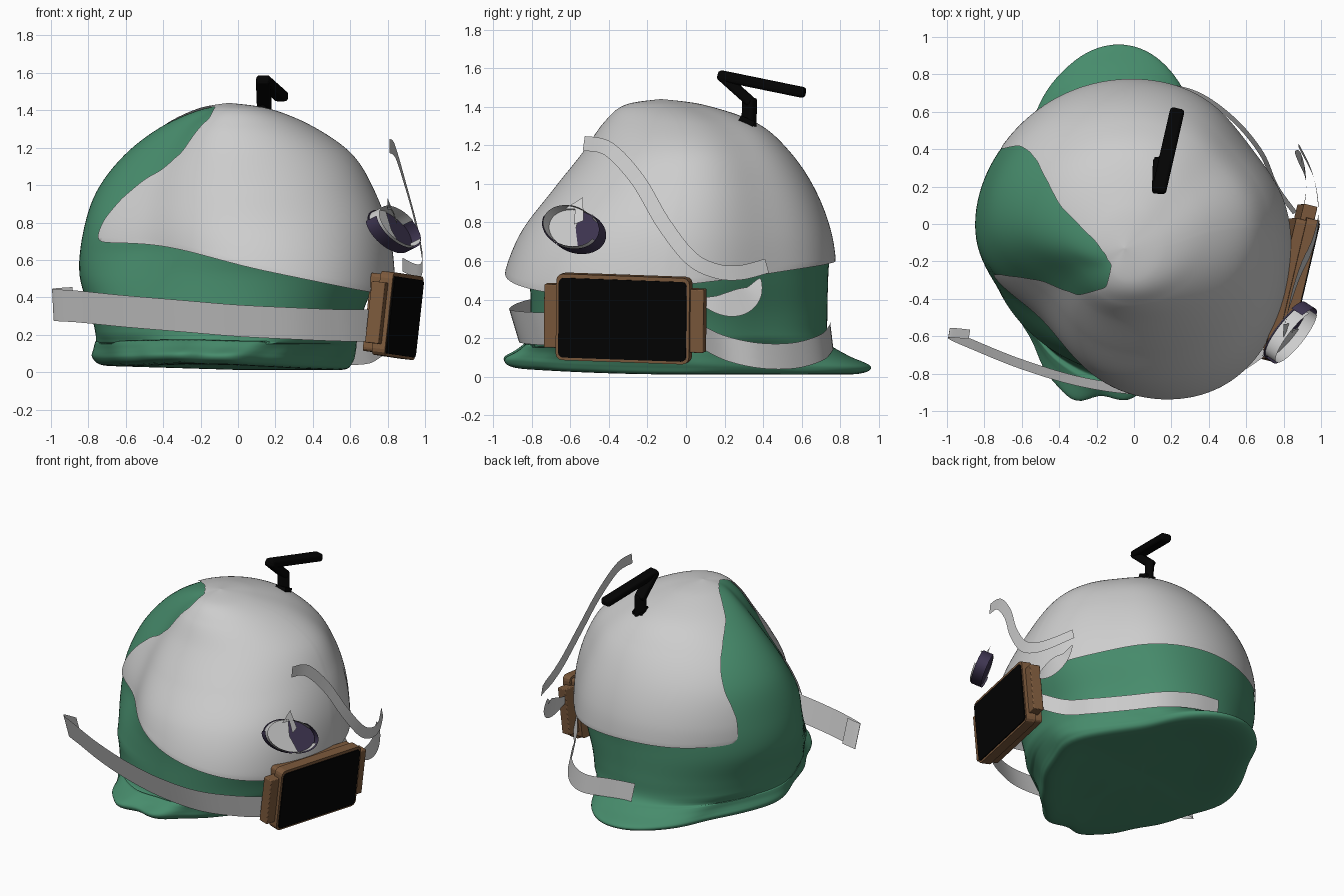
import bpy, bmesh
from math import sin, cos, pi, radians, asin, degrees, exp
from mathutils import Vector, Matrix

if "Cube" in bpy.data.objects:
    bpy.data.objects.remove(bpy.data.objects["Cube"])


def material(name, r, g, b):
    m = bpy.data.materials.new(name)
    m.use_nodes = True
    m.diffuse_color = (r, g, b, 1)
    m.node_tree.nodes["Principled BSDF"].inputs["Base Color"].default_value = (r, g, b, 1)
    return m


GREEN = material("green", .063, .262, .15)
WHITE = material("white", .61, .61, .61)
BLACK = material("black", .001, .001, .001)
BROWN = material("brown", .2, .1, .045)
PURPLE = material("purple", .05, .037, .085)


def finish(name, bm, mat, smooth=False):
    mesh = bpy.data.meshes.new(name)
    bm.to_mesh(mesh)
    bm.free()
    mesh.materials.append(mat)
    for p in mesh.polygons:
        p.use_smooth = smooth
    obj = bpy.data.objects.new(name, mesh)
    bpy.context.collection.objects.link(obj)
    return obj


def sample(rows, t, loop=False):
    """Smooth interpolation through a list of tuples at fractional index t."""
    n = len(rows)
    i = int(t) if loop else min(int(max(t, 0)), n - 2)
    f = t - i
    pick = lambda k: rows[k % n] if loop else rows[min(max(k, 0), n - 1)]
    out = []
    for a, b, c, d in zip(pick(i - 1), pick(i), pick(i + 1), pick(i + 2)):
        out.append(b + .5 * f * (c - a + f * (2*a - 5*b + 4*c - d + f * (3*(b - c) + d - a))))
    return out


def clamp(v):
    return min(1, max(0, v))


def ring_point(row, a, scale=1, foot=0):
    """Point on an oval ring: z, left, right, front, back, sideways lean of the front."""
    z, xl, xr, yf, yb, lean = row
    # Flattened front and back quarters, and a pinched, rippled foot
    scale *= 1 - .17 * clamp((z - .35) / .3) * exp(-((a - 3.83) / .42) ** 2)
    scale *= 1 - .06 * exp(-((a - .65) / .35) ** 2)
    scale *= 1 + foot * (1 - sin(a)) * (.01 * sin(9 * a) + .006 * sin(14 * a + 1))
    t = clamp(abs(sin(a)) / .65)
    pinch = 1 - .18 * foot * t * t * (3 - 2 * t)
    x = (xl + xr) / 2 + pinch * scale * (xr - xl) / 2 * cos(a) + lean * max(0, -sin(a)) ** 2
    y = (yf + yb) / 2 + scale * (yb - yf) / 2 * sin(a)
    return Vector((x, y, max(z, 0)))


def loft(columns, closed=True):
    """Quad grid from a list of columns of points."""
    bm = bmesh.new()
    cols = [[bm.verts.new(p) for p in col] for col in columns]
    n = len(cols)
    for i in range(n if closed else n - 1):
        a, b = cols[i], cols[(i + 1) % n]
        for j in range(len(a) - 1):
            bm.faces.new((a[j], b[j], b[j + 1], a[j + 1]))
    bmesh.ops.remove_doubles(bm, verts=bm.verts, dist=.0005)
    bmesh.ops.recalc_face_normals(bm, faces=bm.faces)
    return bm


# Dome rings, one every 15 degrees of elevation
DOME = [(.257, -.86, .84, -.965, .79, .14),
        (.5, -.86, .84, -.95, .785, .14),
        (.743, -.85, .81, -.86, .755, .12),
        (.97, -.775, .73, -.69, .67, .08),
        (1.165, -.625, .61, -.535, .54, .03),
        (1.314, -.43, .40, -.43, .37, 0),
        (1.408, -.22, .17, -.32, .10, 0),
        (1.44, -.05, -.05, -.13, -.13, 0)]

# Green body with a rippled foot
FOOT = [(.04, -.07, -.07, 0, 0, 0),
        (.03, -.40, .30, -.5, .5, 0),
        (.012, -.70, .56, -.88, .88, -.1),
        (.05, -.785, .62, -.965, .975, -.11),
        (.11, -.78, .64, -.89, .85, -.06),
        (.18, -.77, .65, -.83, .755, .02),
        (.32, -.80, .68, -.82, .745, .05),
        (.52, -.865, .76, -.825, .75, .08)]
profile = FOOT + DOME[2:]
columns = []
for i in range(120):
    a = 2 * pi * i / 120
    col = []
    for j in range(len(profile) * 6 - 5):
        row = sample(profile, j / 6)
        p = ring_point(row, a, .984, clamp((.2 - row[0]) / .13))
        if p.z < .15:
            p.z += .04 * max(0, -p.y) ** 2 + .03 * max(0, -p.x)
        if p.z > .7:
            p.z -= .01 * clamp(p.z - .5)
        col.append(p)
    columns.append(col)
finish("green_body", loft(columns), GREEN, True)

# White shell with a wavy hem and an opening on one side
HEM = [(z,) for z in (.47, .52, .57, .6, .6, .62, .68, .69, .655, .545, .465, .43)]
OPENING = [(-.95, .4), (-.72, .4), (-.62, .42), (-.53, .36), (-.4, .1), (-.2, -.1), (-.12, -.22),
           (-.15, -.34), (-.3, -.38), (-.5, -.3), (-.7, -.27), (-.95, -.27)]


def in_opening(x, y):
    inside = False
    for (x1, y1), (x2, y2) in zip(OPENING, OPENING[1:] + OPENING[:1]):
        if (y1 > y) != (y2 > y) and x < x1 + (x2 - x1) * (y - y1) / (y2 - y1):
            inside = not inside
    return inside


columns = []
top = len(DOME) - 1
for i in range(240):
    a = 2 * pi * i / 240
    hem = sample(HEM, i / 240 * len(HEM), True)[0]
    low = 1 + degrees(asin((hem - .5) / .94)) / 15
    columns.append([ring_point(sample(DOME, low + (top - low) * j / 90), a) for j in range(91)])
bm = loft(columns)
cut = [f for f in bm.faces if in_opening(*f.calc_center_median().xy)]
bmesh.ops.delete(bm, geom=cut, context='FACES')
for _ in range(12):
    moved = {}
    for v in bm.verts:
        ends = [e.other_vert(v).co for e in v.link_edges if e.is_boundary]
        if len(ends) == 2:
            moved[v] = v.co * .5 + (ends[0] + ends[1]) * .25
    for v, co in moved.items():
        v.co = co
finish("white_shell", bm, WHITE, True)


# Straps and ribbons
def ribbon(name, path, half, side=None, taper=lambda s: 1):
    steps = (len(path) - 1) * 8
    pts = [Vector(sample(path, k / 8)) for k in range(steps + 1)]
    cols = []
    for k, p in enumerate(pts):
        d = pts[min(k + 1, steps)] - pts[max(k - 1, 0)]
        across = Vector(side) if side else Vector((0, -d.z, d.y)).normalized()
        w = across * half * taper(k / steps)
        cols.append([p - w, p + w])
    return finish(name, loft(cols, False), WHITE, True)


ribbon("front_strap", [(-.88, -.59, .37), (-.99, -.585, .36), (-.85, -.65, .35), (-.6, -.75, .325),
                       (-.3, -.84, .3), (0, -.885, .275), (.3, -.88, .26), (.55, -.78, .25),
                       (.72, -.67, .25)], .085, (-.05, -.3, 1))
ribbon("rear_strap", [(.86, .06, .22), (.76, .2, .15), (.68, .38, .11), (.53, .56, .11),
                      (.33, .7, .15), (.1, .75, .2), (-.1, .755, .22)], .066, (-.15, -.12, 1))
ribbon("side_ribbon", [(.81, -.53, 1.21), (.84, -.4, 1.18), (.89, -.25, 1.02), (.95, -.12, .8),
                       (.985, .02, .62), (.98, .15, .55), (.95, .28, .54), (.88, .42, .575)], .038)
ribbon("side_petal", [(.9, .06, .4), (.92, .17, .375), (.915, .27, .385), (.89, .345, .43),
                      (.86, .385, .51)], .065, None, lambda s: .05 + sin(pi * s))


# Rectangular panel on the side
def box(name, size, matrix, mat, bevel=0.0, axis=None):
    bm = bmesh.new()
    bmesh.ops.create_cube(bm, size=1, matrix=Matrix.Diagonal((*size, 1)))
    if bevel:
        edges = [e for e in bm.edges
                 if axis is None or abs((e.verts[0].co - e.verts[1].co)[axis]) > .001]
        bmesh.ops.bevel(bm, geom=edges, offset=bevel, segments=3, affect='EDGES', profile=.5)
    bm.transform(matrix)
    return finish(name, bm, mat)


panel = (Matrix.Translation((.83, -.315, .305)) @ Matrix.Rotation(radians(-13.5), 4, 'Z')
         @ Matrix.Rotation(radians(6), 4, 'Y') @ Matrix.Rotation(radians(-2), 4, 'X'))
at = lambda x, y, z: panel @ Matrix.Translation((x, y, z))
box("panel_frame", (.07, .71, .45), at(.025, 0, 0), BROWN, .035, 0)
box("panel_back", (.07, .68, .42), at(-.03, 0, 0), BROWN, .02, 0)
box("panel_screen", (.009, .68, .415), at(.063, 0, -.003), BLACK, .025, 0)
for s, label in ((-1, "front"), (1, "rear")):
    box("panel_lug_" + label, (.075, .09, .33), at(0, s * .38, 0), BROWN, .006)

# Tilted oval cup with a broken inner lining
long_axis = Vector((.62, .72, -.3)).normalized()
facing = Vector((.77, -.5, .38))
short_axis = facing.cross(long_axis).normalized()
facing = long_axis.cross(short_axis)
cup = Matrix.Translation((.83, -.58, .765)) @ Matrix(
    (long_axis, short_axis, facing)).transposed().to_4x4()


def cup_wall(name, size, height, lift, mat, keep=None, capped=False):
    bm = bmesh.new()
    bmesh.ops.create_cone(bm, segments=40, radius1=size, radius2=size, depth=height,
                          cap_ends=capped, cap_tris=capped,
                          matrix=cup @ Matrix.Translation((0, 0, lift)) @ Matrix.Diagonal((1, .6, 1, 1)))
    if keep:
        drop = [f for f in bm.faces if not keep(f.calc_center_median())]
        bmesh.ops.delete(bm, geom=drop, context='FACES')
    finish(name, bm, mat, not capped)


cup_wall("cup_outer_wall", .19, .075, 0, PURPLE, lambda c: c.z < .82)
cup_wall("cup_floor", .185, .006, -.025, PURPLE, None, True)
cup_wall("cup_floor_patch", .175, .006, -.015, WHITE, lambda c: c.y < -.56, True)
cup_wall("cup_lining", .177, .08, .008, WHITE, lambda c: c.y < -.57 or c.z < .7 or c.z > .8)
bm = bmesh.new()
bm.faces.new([bm.verts.new(p) for p in ((.8, -.63, .87), (.8, -.535, .93), (.85, -.53, .81),
                                        (.85, -.58, .79), (.82, -.575, .87))])
finish("cup_shard", bm, WHITE)


# Bent antenna on top
def beam(name, start, end, wide, thick):
    a, b = Vector(start), Vector(end)
    turn = (b - a).to_track_quat('Z', 'X').to_matrix().to_4x4()
    box(name, (thick, wide, (b - a).length + .035), Matrix.Translation((a + b) / 2) @ turn,
        BLACK, .018)


JOINTS = [(.145, .325, 1.28), (.14, .33, 1.43), (.135, .185, 1.56), (.23, .6, 1.475)]
for k, label in enumerate(("post", "elbow", "arm")):
    beam("antenna_" + label, JOINTS[k], JOINTS[k + 1], .078, .055)
box("antenna_base", (.08, .08, .03), Matrix.Translation((.15, .315, 1.325))
    @ Matrix.Rotation(radians(-25), 4, 'X'), BLACK)
